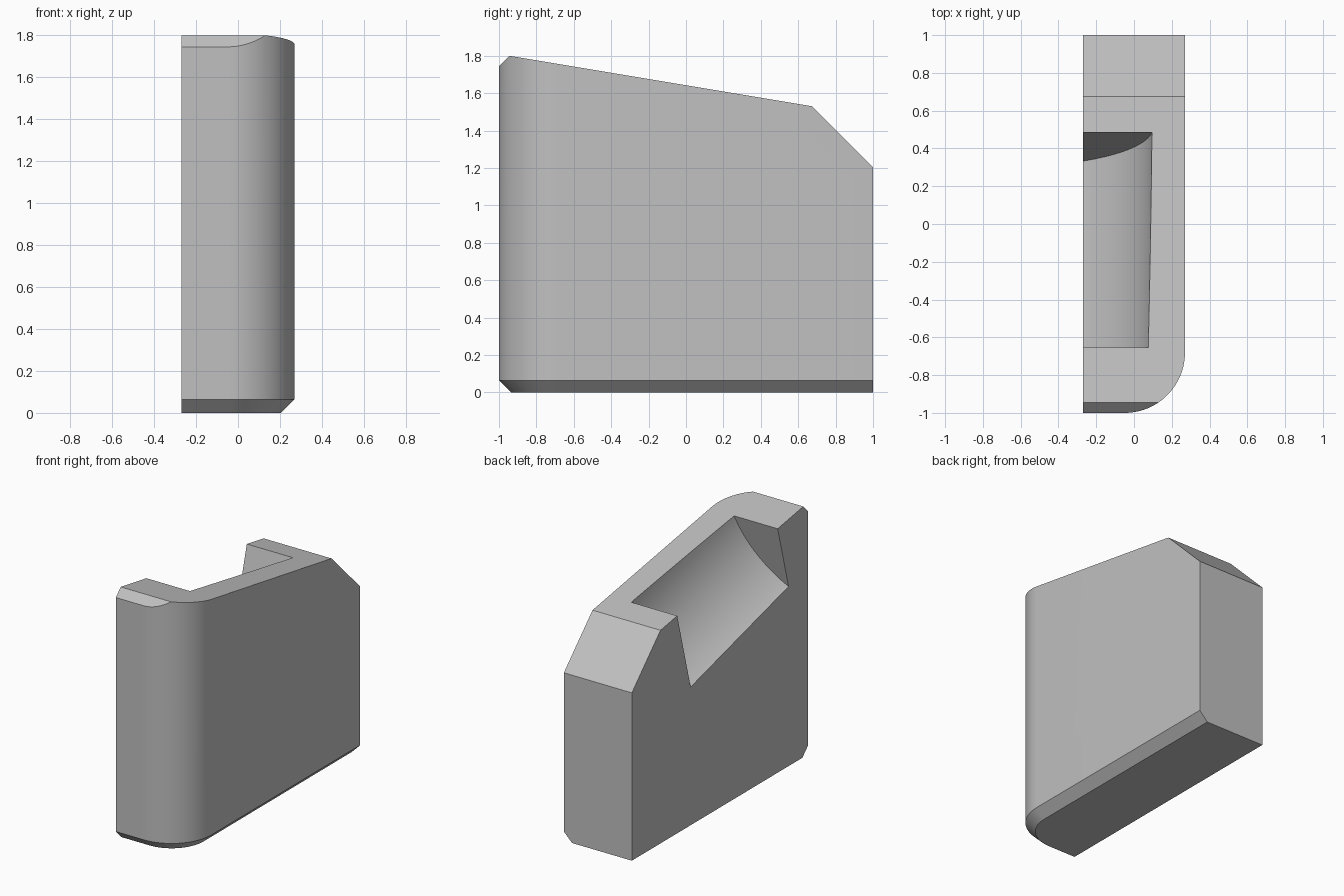
import bpy
import bmesh
from math import sin, cos, radians
from mathutils import Vector

cube = bpy.data.objects.get("Cube")
if cube:
    bpy.data.objects.remove(cube, do_unlink=True)

grey = bpy.data.materials.new("plain grey")
grey.use_nodes = True
colour = (0.53, 0.53, 0.53, 1)
grey.diffuse_color = colour
grey.node_tree.nodes["Principled BSDF"].inputs["Base Color"].default_value = colour

HALF = 0.27      # half thickness
RADIUS = 0.32    # rounded front corner
CHAMFER = 0.065  # bottom edge


def loft(bm, rings):
    """Join equal rings of points into a closed solid."""
    loops = [[bm.verts.new(p) for p in ring] for ring in rings]
    count = len(loops[0])
    for low, high in zip(loops, loops[1:]):
        for i in range(count):
            j = (i + 1) % count
            bm.faces.new((low[i], low[j], high[j], high[i]))
    bm.faces.new(loops[0][::-1])
    bm.faces.new(loops[-1])
    bmesh.ops.recalc_face_normals(bm, faces=bm.faces)


def make_object(name, bm):
    mesh = bpy.data.meshes.new(name)
    bm.to_mesh(mesh)
    bm.free()
    mesh.materials.append(grey)
    obj = bpy.data.objects.new(name, mesh)
    bpy.context.collection.objects.link(obj)
    return obj


def plan(z, inset):
    """Plan outline with one rounded corner, inset at the front and outer side."""
    r = RADIUS - inset
    cx, cy = HALF - RADIUS, RADIUS - 1
    pts = [(-HALF, 1, z), (-HALF, inset - 1, z)]
    for i in range(25):
        a = radians(-90 + 90 * i / 24)
        pts.append((cx + r * cos(a), cy + r * sin(a), z))
    pts.append((HALF - inset, 1, z))
    return pts


# Body: chamfered prism trimmed by three sloping planes
bm = bmesh.new()
loft(bm, [plan(0, CHAMFER), plan(CHAMFER, 0), plan(2.2, 0)])
for point, normal in (((0, -0.945, 1.8), (0, 1, 6)),
                      ((0, 1, 1.205), (0, 1, 1)),
                      ((0, -1, 1.745), (0, -1, 1))):
    bmesh.ops.bisect_plane(bm, geom=bm.verts[:] + bm.edges[:] + bm.faces[:],
                           plane_co=point, plane_no=normal, clear_outer=True)
    rim = [e for e in bm.edges if e.is_boundary]
    bmesh.ops.holes_fill(bm, edges=rim, sides=0)
bmesh.ops.recalc_face_normals(bm, faces=bm.faces)
body = make_object("body", bm)

# Pocket: tilted, curved trough open to the flat side and the top
tilt = radians(15)
along = Vector((0, -cos(tilt), sin(tilt)))
up = Vector((0, sin(tilt), cos(tilt)))
start = Vector((0, 0.333, 0.992))
section = []
for i in range(33):
    a = radians(-68 + 68 * i / 32)
    section.append((-0.692 + 0.791 * cos(a), 0.669 + 0.791 * sin(a)))
section += [(0.099, 0.95), (section[0][0], 0.95)]
bm = bmesh.new()
loft(bm, [[start + along * d + up * h + Vector((x, 0, 0)) for x, h in section]
          for d in (0, 1.15)])
cutter = make_object("pocket_cutter", bm)
cutter.hide_render = True

cut = body.modifiers.new("pocket", "BOOLEAN")
cut.operation = "DIFFERENCE"
cut.solver = "EXACT"
cut.object = cutter
for obj in bpy.context.selected_objects:
    obj.select_set(False)
bpy.context.view_layer.objects.active = body
body.select_set(True)
bpy.ops.object.modifier_apply(modifier=cut.name)
bpy.data.objects.remove(cutter, do_unlink=True)
bpy.ops.object.shade_smooth_by_angle(angle=radians(20))
